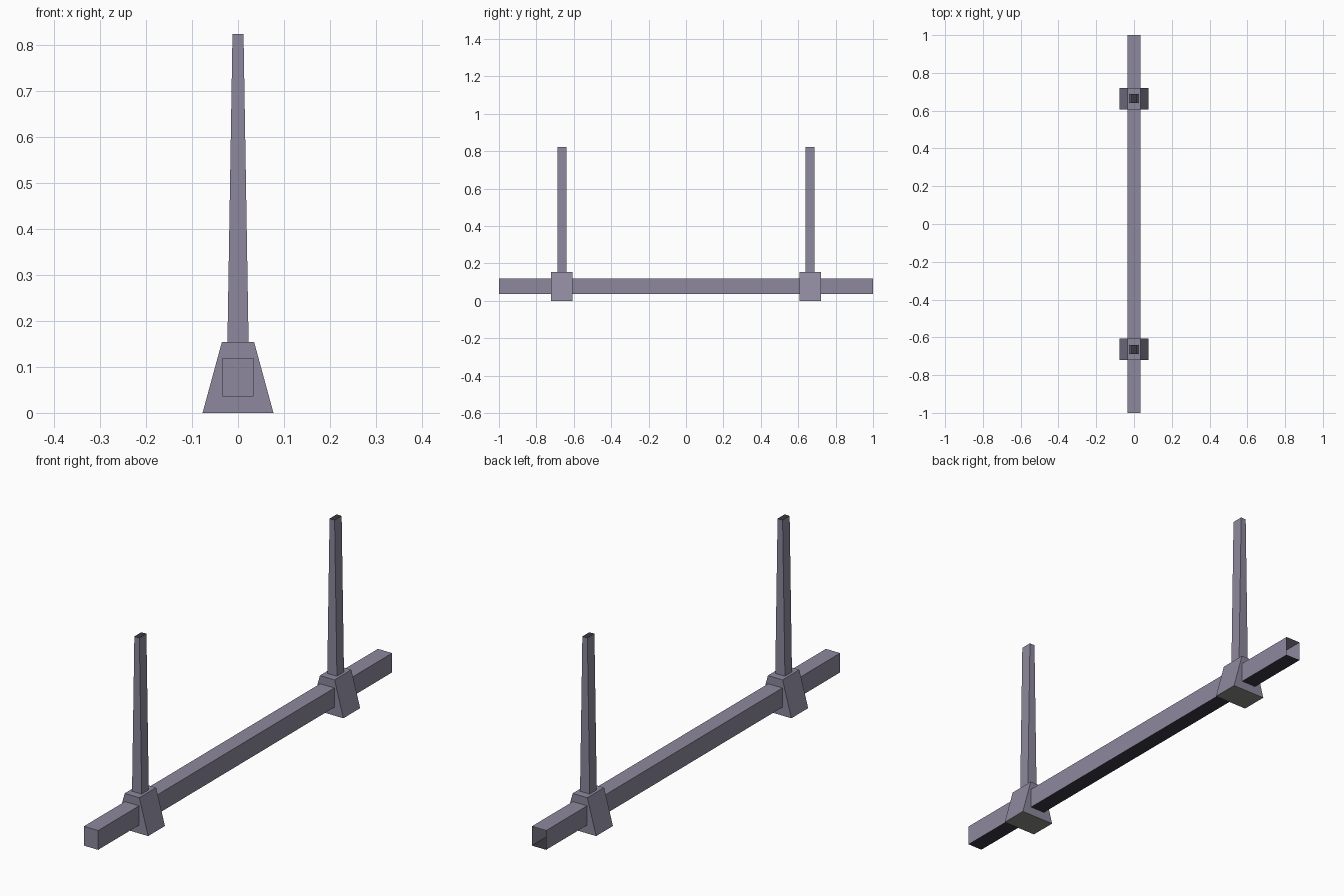
import bpy, bmesh
from mathutils import Vector

if "Cube" in bpy.data.objects:
    bpy.data.objects.remove(bpy.data.objects["Cube"])


def material(name, rgb):
    m = bpy.data.materials.new(name)
    m.diffuse_color = (*rgb, 1.0)
    m.use_nodes = True
    m.node_tree.nodes["Principled BSDF"].inputs["Base Color"].default_value = m.diffuse_color
    return m


STEEL = material("purple grey", (0.27, 0.25, 0.34))
DARK = material("near black", (0.045, 0.041, 0.054))
SOLE = material("neutral grey", (0.26, 0.26, 0.235))


def tapered_box(name, cy, hy, z0, z1, hx0, hx1, accent, accent_dir, open_dir=None):
    """Box tapering in x from hx0 (bottom) to hx1 (top); one face gets the accent colour."""
    bm = bmesh.new()
    bmesh.ops.create_cube(bm, size=2.0)
    for v in bm.verts:
        top = v.co.z > 0
        v.co = Vector((v.co.x * (hx1 if top else hx0),
                       cy + v.co.y * hy,
                       z1 if top else z0))
    bm.normal_update()
    for f in bm.faces:
        f.material_index = 1 if f.normal.dot(Vector(accent_dir)) > 0.9 else 0
    if open_dir:
        gone = [f for f in bm.faces if f.normal.dot(Vector(open_dir)) > 0.9]
        bmesh.ops.delete(bm, geom=gone, context='FACES_ONLY')
    me = bpy.data.meshes.new(name)
    bm.to_mesh(me)
    bm.free()
    me.materials.append(STEEL)
    me.materials.append(accent)
    ob = bpy.data.objects.new(name, me)
    bpy.context.collection.objects.link(ob)
    return ob


UP, DOWN, BACK = (0, 0, 1), (0, 0, -1), (0, 1, 0)

# Long beam, dark underneath, open at the back end
tapered_box("beam", 0, 1.0, 0.036, 0.119, 0.034, 0.034, DARK, DOWN, BACK)

# Two feet, each carrying an upright post
for side, cy in (("front", -0.664), ("back", 0.664)):
    tapered_box(side + "_foot", cy, 0.057, 0.0, 0.154, 0.077, 0.035, SOLE, DOWN)
    tapered_box(side + "_post", cy, 0.024, 0.154, 0.823, 0.023, 0.012, DARK, UP)
